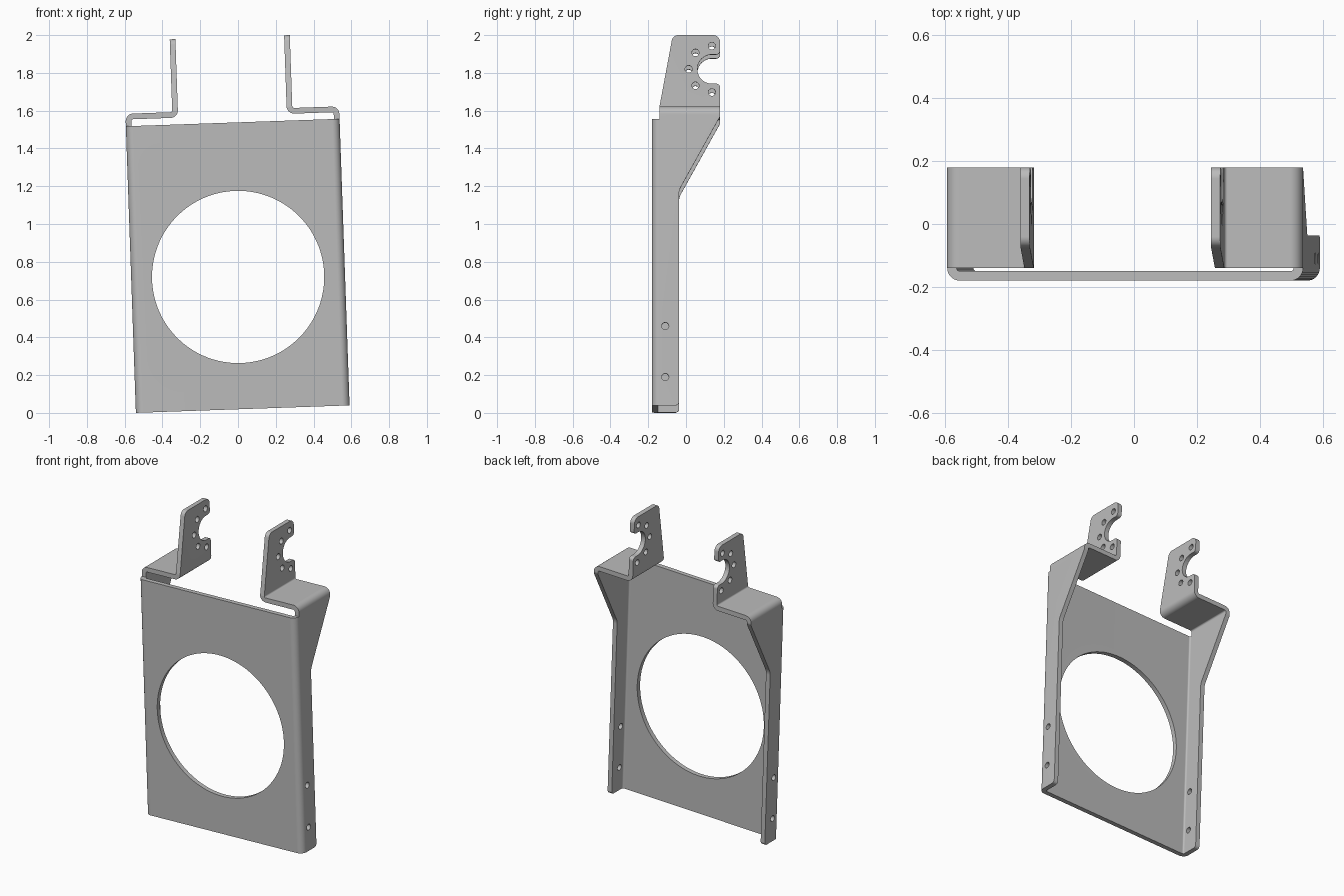
import bpy, bmesh, math
from mathutils import Vector, Matrix

if "Cube" in bpy.data.objects:
    bpy.data.objects.remove(bpy.data.objects["Cube"])

T = 0.03            # sheet thickness
HW = 0.566          # half width of the bracket
R = 0.04            # outer bend radius
FRONT, BACK, FOLD = -0.18, 0.18, -0.14
PLATE_TOP, SHELF = 1.518, 1.584
TAB = 0.318         # outward face of the upright tabs
r2 = 0.01           # inside radius where shelf turns up into tab


def arc(cx, cy, r, a0, a1, n):
    return [(cx + r * math.cos(math.radians(a0 + (a1 - a0) * i / n)),
             cy + r * math.sin(math.radians(a0 + (a1 - a0) * i / n))) for i in range(n + 1)]


def circle(cx, cy, r, n):
    return arc(cx, cy, r, 0, 360, n)[:-1]


def rounded(pts, n=6):
    """Outline from (x, y, corner radius) points."""
    out = []
    for i, (x, y, r) in enumerate(pts):
        p = Vector((x, y))
        if r == 0:
            out.append((x, y))
            continue
        a = (Vector(pts[i - 1][:2]) - p).normalized()
        b = (Vector(pts[(i + 1) % len(pts)][:2]) - p).normalized()
        half = a.angle(b) / 2
        c = p + (a + b).normalized() * (r / math.sin(half))
        s = p + a * (r / math.tan(half)) - c
        e = p + b * (r / math.tan(half)) - c
        sweep = s.angle_signed(e)
        a0, d = math.atan2(s.y, s.x), math.atan2(s.x * e.y - s.y * e.x, s.dot(e))
        out += [(c.x + r * math.cos(a0 + d * k / n), c.y + r * math.sin(a0 + d * k / n))
                for k in range(n + 1)]
    return out


bm = bmesh.new()


def fill(place, *loops):
    """Flat sheet with holes; place maps 2D points to 3D."""
    edges = []
    for loop in loops:
        vs = [bm.verts.new(place(*p)) for p in loop]
        edges += [bm.edges.new((vs[i - 1], vs[i])) for i in range(len(vs))]
    bmesh.ops.triangle_fill(bm, edges=edges, use_beauty=True)


def strip(place, pts, lo, hi):
    """Bent strip: a 2D path carried from lo to hi."""
    a = [bm.verts.new(place(*p, lo)) for p in pts]
    b = [bm.verts.new(place(*p, hi)) for p in pts]
    for i in range(len(pts) - 1):
        bm.faces.new((a[i], a[i + 1], b[i + 1], b[i]))


# front plate with the large round opening
e = HW - R
fill(lambda u, w: (u, FRONT, w),
     [(-e, 0), (e, 0), (e, PLATE_TOP), (-e, PLATE_TOP)], circle(0, 0.70, 0.456, 96))

# outlines in (y, w)
flange = rounded([(FOLD, 0, 0), (-0.037, 0, 0.02), (-0.037, 1.14, 0.08), (BACK, 1.53, 0),
                  (BACK, SHELF - R, 0), (FOLD, SHELF - R, 0), (FOLD, PLATE_TOP, 0)])
cy, cw, cr = 0.137, 1.79, 0.077
notch = [(y, w, 0) for y, w in arc(cy, cw, cr, 270, 90, 24)]
tab = rounded([(FOLD, SHELF + r2, 0), (BACK, SHELF + r2, 0), (BACK, cw - cr, 0.02)] + notch +
              [(BACK, cw + cr, 0.02), (BACK, 1.97, 0.035), (-0.07, 1.97, 0.035)])
tab_holes = [circle(cy + 0.123 * math.cos(math.radians(a)),
                    cw + 0.123 * math.sin(math.radians(a)), 0.019, 20)
             for a in (90, 135, 180, 225, 270)]

for s in (-1, 1):
    # fold between plate and side flange
    strip(lambda u, y, w: (s * u, y, w), arc(e, FOLD, R, -90, 0, 8), 0, PLATE_TOP)
    # side flange with two holes
    fill(lambda y, w: (s * HW, y, w), flange,
         circle(-0.11, 0.15, 0.019, 20), circle(-0.11, 0.42, 0.019, 20))
    # fold, shelf and fold up into the tab
    path = arc(e, SHELF - R, R, 0, 90, 8) + arc(TAB + r2, SHELF + r2, r2, 270, 180, 8)
    strip(lambda u, w, y: (s * u, y, w), path, FOLD, BACK)
    # upright tab with notch and bolt holes
    fill(lambda y, w: (s * TAB, y, w), tab, *tab_holes)

bmesh.ops.remove_doubles(bm, verts=bm.verts[:], dist=0.0003)
bmesh.ops.recalc_face_normals(bm, faces=bm.faces[:])
bm.normal_update()
plate_face = min(bm.faces, key=lambda f: f.calc_center_median().y)
if plate_face.normal.y > 0:
    bmesh.ops.reverse_faces(bm, faces=bm.faces[:])

# whole bracket leans two degrees sideways
bm.transform(Matrix.Translation((0.025, 0, 0.02)) @ Matrix.Rotation(math.radians(-2), 4, 'Y'))
me = bpy.data.meshes.new("bracket")
bm.to_mesh(me)
bm.free()
ob = bpy.data.objects.new("bracket", me)
bpy.context.collection.objects.link(ob)

mat = bpy.data.materials.new("sheet metal grey")
mat.diffuse_color = (0.5, 0.5, 0.5, 1)
mat.use_nodes = True
mat.node_tree.nodes["Principled BSDF"].inputs["Base Color"].default_value = mat.diffuse_color
me.materials.append(mat)

# thickness, then smooth folds
bpy.context.view_layer.objects.active = ob
ob.select_set(True)
sol = ob.modifiers.new("thickness", 'SOLIDIFY')
sol.thickness = T
sol.offset = -1
sol.use_even_offset = True
sol.use_quality_normals = True
bpy.ops.object.modifier_apply(modifier=sol.name)
bpy.ops.object.shade_smooth_by_angle(angle=math.radians(30))
wn = ob.modifiers.new("flat faces", 'WEIGHTED_NORMAL')
wn.keep_sharp = True
